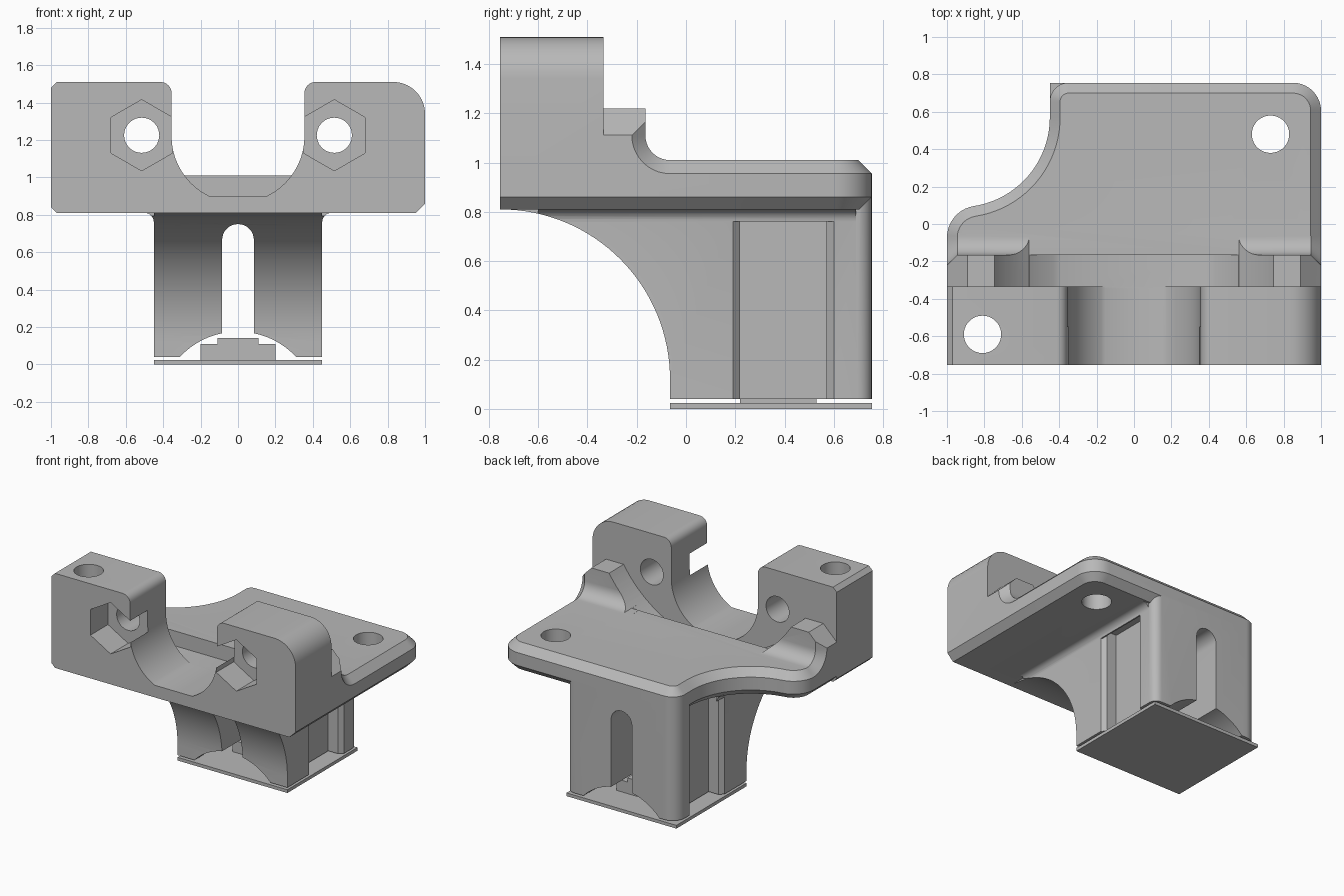
import bpy, bmesh
from math import sin, cos, radians, sqrt, degrees, acos, asin

cube = bpy.data.objects.get("Cube")
if cube:
    bpy.data.objects.remove(cube, do_unlink=True)

grey = bpy.data.materials.new("plain grey")
grey.use_nodes = True
grey.diffuse_color = (0.48, 0.48, 0.48, 1)
grey.node_tree.nodes["Principled BSDF"].inputs["Base Color"].default_value = (0.48, 0.48, 0.48, 1)


def arc(cx, cy, r, a0, a1, n=10):
    """Points along an arc, angles in degrees."""
    steps = [radians(a0 + (a1 - a0) * i / n) for i in range(n + 1)]
    return [(cx + r * cos(a), cy + r * sin(a)) for a in steps]


def loft(name, axis, layers):
    """Solid through matching outlines, each (distance along axis, points)."""
    place = {"x": lambda d, p: (d, p[0], p[1]),
             "y": lambda d, p: (p[0], d, p[1]),
             "z": lambda d, p: (p[0], p[1], d)}[axis]
    bm = bmesh.new()
    rings = [[bm.verts.new(place(d, p)) for p in pts] for d, pts in layers]
    n = len(rings[0])
    for low, high in zip(rings, rings[1:]):
        for i in range(n):
            j = (i + 1) % n
            bm.faces.new((low[i], low[j], high[j], high[i]))
    bm.faces.new(rings[0][::-1])
    bm.faces.new(rings[-1])
    bmesh.ops.recalc_face_normals(bm, faces=bm.faces)
    mesh = bpy.data.meshes.new(name)
    bm.to_mesh(mesh)
    bm.free()
    mesh.materials.append(grey)
    ob = bpy.data.objects.new(name, mesh)
    bpy.context.collection.objects.link(ob)
    return ob


def prism(name, axis, start, end, pts):
    return loft(name, axis, [(start, pts), (end, pts)])


def rect(x0, y0, x1, y1):
    return [(x0, y0), (x1, y0), (x1, y1), (x0, y1)]


def combine(target, tool, operation):
    """Boolean the tool into the target and drop the tool."""
    tool.hide_render = True
    mod = target.modifiers.new("combine", "BOOLEAN")
    mod.operation, mod.solver, mod.object = operation, "EXACT", tool
    bpy.context.view_layer.objects.active = target
    bpy.ops.object.modifier_apply(modifier=mod.name)
    bpy.data.objects.remove(tool, do_unlink=True)


def smooth(ob):
    bpy.ops.object.select_all(action="DESELECT")
    ob.select_set(True)
    bpy.context.view_layer.objects.active = ob
    bpy.ops.object.shade_smooth_by_angle(angle=radians(28))


# Flat plate with a swept-in corner and chamfered edges
def plate_outline(o):
    big, small = 0.48, 0.17
    a = degrees(acos(0.10 / (big + small)))
    cy = 0.57 - (big + small) * sin(radians(a))
    return ([(-1 + o, -0.345), (1 - o, -0.345)]
            + arc(0.85, 0.605, 0.15 - o, 0, 90)
            + arc(-0.35, 0.655, 0.10 - o, 90, 180)
            + arc(-0.93, 0.57, big + o, 0, -a, 20)
            + arc(-0.83, cy, small - o, 180 - a, 180))


body = loft("motor_bracket", "z", [(0.81, plate_outline(0.05)), (0.86, plate_outline(0)),
                                   (0.955, plate_outline(0)), (1.01, plate_outline(0.055))])


# Raised shoulders with a curved root behind the clamp
def shoulder_profile(top, o):
    curve = arc(-0.065, 1.11, 0.10 + o, 180, 270)
    return [(-0.345, 0.9), (-0.345, top), (-0.165 - o, top)] + curve + [(-0.065, 0.9)]


for s in (-1, 1):
    shoulder = loft("shoulder", "x", [(s * 0.5, shoulder_profile(1.22, 0)),
                                      (s * 0.89, shoulder_profile(1.22, 0)),
                                      (s * 0.945, shoulder_profile(1.165, 0)),
                                      (s * 1.0, shoulder_profile(1.111, 0.055))])
    combine(body, shoulder, "UNION")


# Wide round clearance between the shoulders
def clearance(floor):
    a = degrees(asin((1.69 - floor) / 0.881))
    return arc(0, 1.69, 0.881, 0, -a, 20) + arc(0, 1.69, 0.881, a - 180, -180, 20)


combine(body, prism("clearance_low", "y", -0.4, -0.165, clearance(0.9)), "DIFFERENCE")
combine(body, prism("clearance_high", "y", -0.4, 0.0, clearance(1.0101)), "DIFFERENCE")

# Front clamp block with a U-shaped notch
drop = degrees(asin(0.32 / 0.355))
block = ([(-0.97, 0.81), (0.95, 0.81), (1, 0.86)]
         + arc(0.83, 1.34, 0.17, 0, 90)
         + arc(0.415, 1.45, 0.06, 90, 180, 6)
         + arc(0, 1.22, 0.355, 0, -drop, 16)
         + arc(0, 1.22, 0.355, drop - 180, -180, 16)
         + arc(-0.415, 1.45, 0.06, 0, 90, 6)
         + [(-0.97, 1.51), (-1, 1.48), (-1, 0.84)])
combine(body, prism("clamp_block", "y", -0.755, -0.335, block), "UNION")

# Column with rounded back corners and a pocket in each side
pocket = [(0.45, 0.19), (0.42, 0.22), (0.34, 0.22), (0.34, 0.57), (0.42, 0.57), (0.45, 0.60)]
plan = ([(-0.45, -0.74), (0.45, -0.74)] + pocket
        + arc(0.39, 0.695, 0.06, 0, 90, 6)
        + arc(-0.35, 0.655, 0.10, 90, 180)
        + [(-x, y) for x, y in reversed(pocket)])
column = prism("column", "z", 0.04, 0.88, plan)
for s, end in ((-1, 0.28), (1, 0.69)):
    flare = [(s * 0.44, 0.76), (s * 0.44, 0.83), (s * 0.5, 0.83)]
    flare += [(s * x, z) for x, z in arc(0.5, 0.76, 0.05, 90, 180, 6)]
    combine(column, prism("flare", "y", -0.6, end, flare), "UNION")

# Column cuts: swept front, round-topped slot, arched foot
sweep = [(-1, 0), (-1, 0.81)] + arc(-0.755, 0.12, 0.69, 90, 0, 32) + [(-0.065, 0)]
combine(column, prism("sweep", "x", -0.8, 0.8, sweep), "DIFFERENCE")
slot = [(-0.085, 0), (0.085, 0)] + arc(0, 0.665, 0.085, 0, 180, 16)
combine(column, prism("slot", "y", -1, 1, slot), "DIFFERENCE")
combine(column, prism("foot_arch", "y", -1, 1, arc(0, -0.25, 0.425, 0, 180, 64)), "DIFFERENCE")
combine(body, column, "UNION")

# Vertical screw holes
for x, y in ((0.73, 0.48), (-0.81, -0.59)):
    combine(body, prism("screw_hole", "z", 0.5, 1.8, arc(x, y, 0.1, 0, 350, 35)), "DIFFERENCE")

# Clamp bolt holes with hexagonal nut pockets
for s in (-1, 1):
    hole = arc(s * 0.515, 1.225, 0.094, 0, 350, 35)
    combine(body, prism("bolt_hole", "y", -0.9, -0.2, hole), "DIFFERENCE")
    hexagon = arc(s * 0.515, 1.225, 0.19, 30, 330, 5)
    combine(body, prism("nut_pocket", "y", -0.9, -0.55, hexagon), "DIFFERENCE")
smooth(body)

# Thin base sheet and stepped pad under the foot
prism("base_sheet", "z", 0, 0.024, rect(-0.45, -0.065, 0.45, 0.755))
pad = [(0.2, 0.02), (0.2, 0.11), (0.11, 0.11), (0.11, 0.14)]
prism("support_pad", "y", 0.22, 0.53, pad + [(-x, z) for x, z in reversed(pad)])
